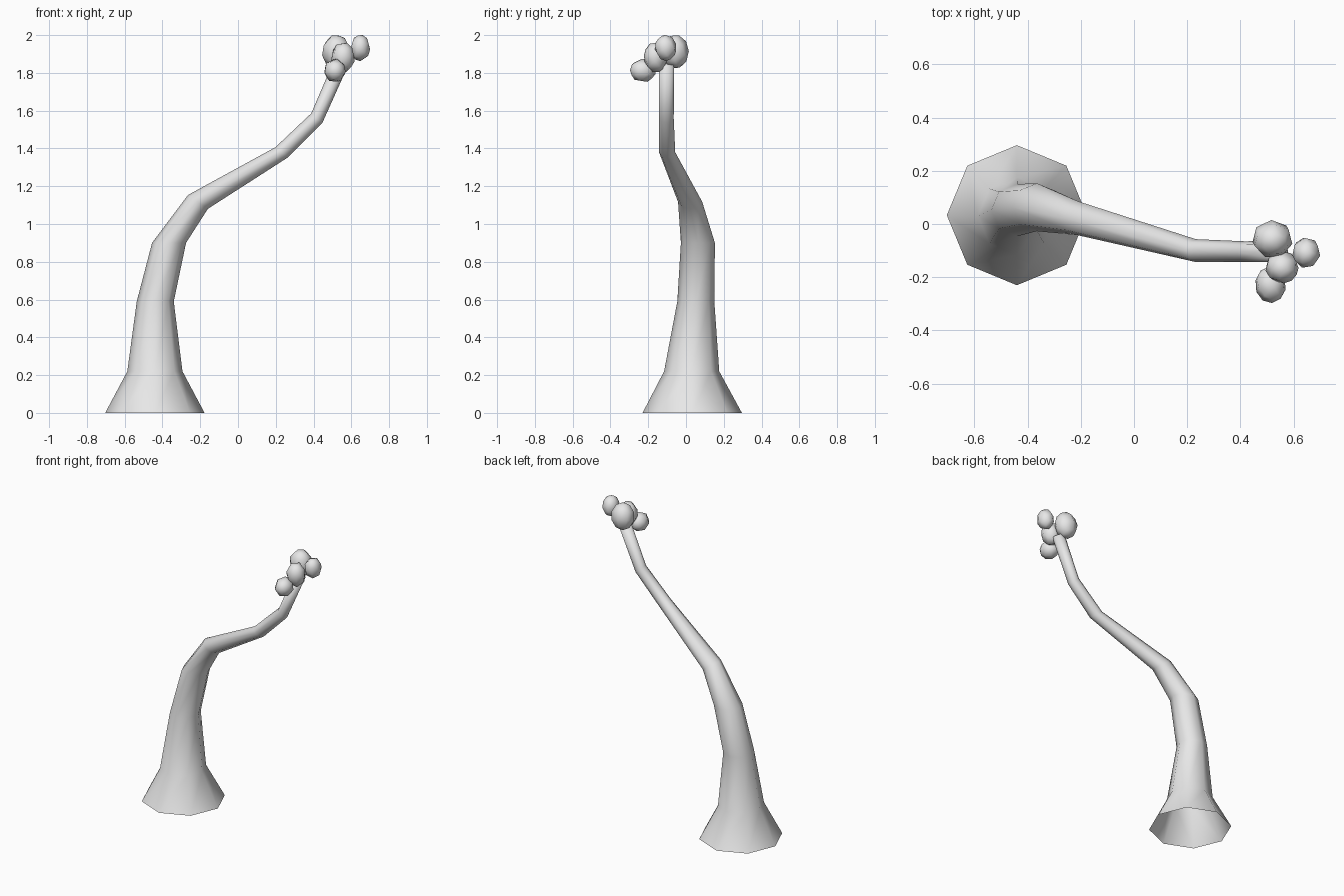
import bpy
import bmesh
from math import cos, sin, pi, radians
from mathutils import Matrix, Vector

default_cube = bpy.data.objects.get("Cube")
if default_cube:
    bpy.data.objects.remove(default_cube)

grey = bpy.data.materials.new("plain grey")
grey.use_nodes = True
grey.diffuse_color = (0.8, 0.8, 0.8, 1)
grey.node_tree.nodes["Principled BSDF"].inputs["Base Color"].default_value = (0.8, 0.8, 0.8, 1)


def finish(bm, name):
    """Turn a bmesh into a smooth grey object."""
    bmesh.ops.recalc_face_normals(bm, faces=bm.faces)
    for face in bm.faces:
        face.smooth = True
    mesh = bpy.data.meshes.new(name)
    bm.to_mesh(mesh)
    bm.free()
    mesh.materials.append(grey)
    obj = bpy.data.objects.new(name, mesh)
    bpy.context.collection.objects.link(obj)
    return obj


# Trunk: eight-sided rings along a bending path, open at the foot
SIDES = 8
# centre x, y, z, radius, lean towards +x in degrees
rings = [
    (-0.44, 0.033, 0.0, 0.263, 0),
    (-0.44, 0.03, 0.22, 0.146, 0),
    (-0.438, 0.052, 0.59, 0.098, 0),
    (-0.365, 0.063, 0.9, 0.09, 0),
    (-0.212, 0.022, 1.117, 0.064, 35),
    (0.232, -0.1, 1.38, 0.043, 38),
    (0.417, -0.104, 1.56, 0.039, 42),
    (0.542, -0.103, 1.845, 0.04, 20),
]
bm = bmesh.new()
loops = []
for x, y, z, radius, lean in rings:
    tilt = Matrix.Rotation(radians(lean), 3, 'Y')
    loops.append([
        bm.verts.new(Vector((x, y, z)) + tilt @ Vector((radius * cos(a), radius * sin(a), 0)))
        for a in (2 * pi * i / SIDES for i in range(SIDES))
    ])
for low, high in zip(loops, loops[1:]):
    for i in range(SIDES):
        j = (i + 1) % SIDES
        bm.faces.new((low[i], low[j], high[j], high[i]))
bm.faces.new(loops[-1])
finish(bm, "trunk")


# Foliage: faceted balls clustered round the tip of the trunk
def foliage_ball(name, centre, radii, turn):
    bm = bmesh.new()
    bmesh.ops.create_uvsphere(bm, u_segments=7, v_segments=5, radius=1.03)
    shape = (Matrix.Translation(centre) @ Matrix.Diagonal((*radii, 1))
             @ Matrix.Rotation(radians(turn), 4, 'X')
             @ Matrix.Rotation(radians(turn / 2), 4, 'Y'))
    bm.transform(shape)
    finish(bm, name)


foliage_ball("foliage_back", (0.52, -0.057, 1.912), (0.075, 0.07, 0.088), 20)
foliage_ball("foliage_left", (0.647, -0.108, 1.932), (0.052, 0.057, 0.068), 35)
foliage_ball("foliage_middle", (0.556, -0.162, 1.882), (0.062, 0.06, 0.08), 50)
foliage_ball("foliage_front", (0.513, -0.228, 1.812), (0.057, 0.067, 0.062), 80)
